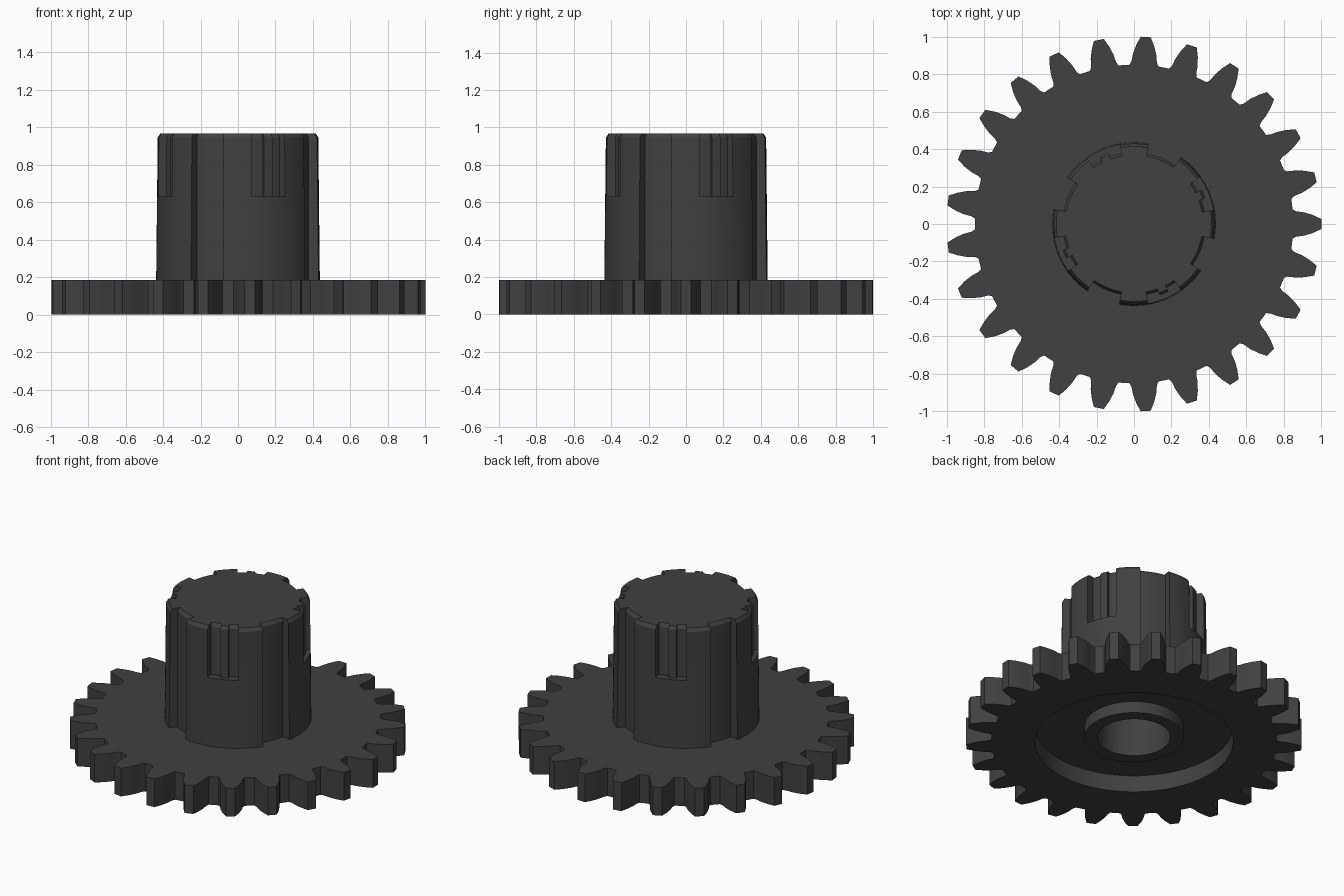
import bpy, bmesh, math

if "Cube" in bpy.data.objects:
    bpy.data.objects.remove(bpy.data.objects["Cube"])

grey = bpy.data.materials.new("dark grey")
grey.diffuse_color = (0.052, 0.052, 0.052, 1)
grey.use_nodes = True
grey.node_tree.nodes["Principled BSDF"].inputs["Base Color"].default_value = grey.diffuse_color


def ring(angles, radii, z):
    return [(r * math.cos(a), r * math.sin(a), z) for a, r in zip(angles, radii)]


def loft(name, rings):
    """Join rings of equal length with quads and cap the last ring."""
    bm = bmesh.new()
    loops = [[bm.verts.new(p) for p in pts] for pts in rings]
    n = len(loops[0])
    for a, b in zip(loops, loops[1:]):
        for i in range(n):
            j = (i + 1) % n
            bm.faces.new((a[i], a[j], b[j], b[i]))
    bm.faces.new(loops[-1])
    bmesh.ops.remove_doubles(bm, verts=bm.verts, dist=1e-5)
    bmesh.ops.dissolve_degenerate(bm, edges=bm.edges, dist=1e-5)
    bmesh.ops.recalc_face_normals(bm, faces=bm.faces)
    me = bpy.data.meshes.new(name)
    bm.to_mesh(me)
    bm.free()
    me.materials.append(grey)
    ob = bpy.data.objects.new(name, me)
    bpy.context.collection.objects.link(ob)
    bpy.ops.object.select_all(action='DESELECT')
    ob.select_set(True)
    bpy.context.view_layer.objects.active = ob
    bpy.ops.object.shade_smooth_by_angle(angle=math.radians(30))
    return ob


# Gear wheel: 25 curved teeth, recessed underside with a boss and blind bore
TEETH = 25
flank = [(0.85, 0.078), (0.868, 0.068), (0.91, 0.062), (0.955, 0.048), (1.0, 0.027)]
tooth = [(r, -w / r) for r, w in flank] + [(r, w / r) for r, w in reversed(flank)]
angles, radii = [], []
for t in range(TEETH):
    for r, a in tooth:
        angles.append(2 * math.pi * t / TEETH + a)
        radii.append(r)


def circle(r, z):
    return ring(angles, [r] * len(angles), z)


loft("gear_wheel", [
    circle(0.36, 0.185),
    ring(angles, radii, 0.185), ring(angles, radii, 0.0),
    circle(0.59, 0.0), circle(0.59, 0.11),        # underside recess
    circle(0.295, 0.11), circle(0.295, 0.034),    # boss
    circle(0.217, 0.034), circle(0.217, 0.87),    # bore
])

# Splined hub: full height slots, and pockets with a small rib near the top
OUT, CORE, RIB = 0.437, 0.382, 0.405
# start angle, end angle, lower radius, upper radius for one quarter
sectors = [(-10.5, 10, OUT, OUT), (10, 20, OUT, CORE), (20, 27, OUT, RIB),
           (27, 35.5, OUT, CORE), (35.5, 55, OUT, OUT), (55, 79.5, CORE, CORE)]
h_ang, low, up = [], [], []
for q in range(4):
    for a0, a1, r0, r1 in sectors:
        for k in range(6):
            h_ang.append(math.radians(90 * q + a0 + (a1 - a0) * k / 5))
            low.append(r0)
            up.append(r1)


def hub_ring(rad, z, inset=0.0):
    draft = 1 - 0.025 * (z - 0.18)
    return ring(h_ang, [r * (draft if r == OUT else 1) - inset for r in rad], z)


loft("splined_hub", [
    hub_ring(low, 0.18), hub_ring(low, 0.63),
    hub_ring(up, 0.63), hub_ring(up, 0.945),
    hub_ring(up, 0.967, 0.014),                   # chamfered top edge
])
